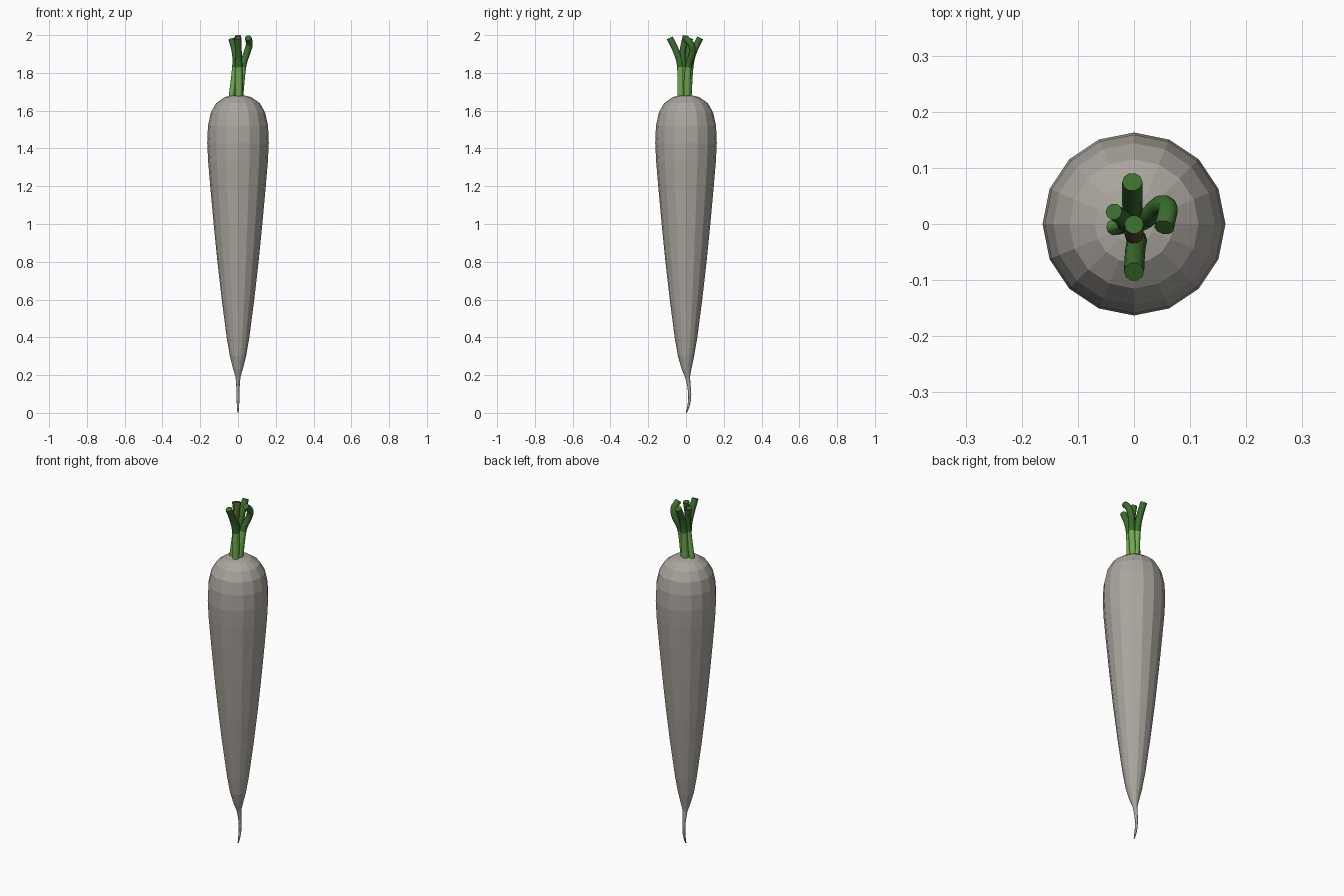
import bpy, bmesh, math
from mathutils import Vector

if "Cube" in bpy.data.objects:
    bpy.data.objects.remove(bpy.data.objects["Cube"])


def material(name, rgb):
    m = bpy.data.materials.new(name)
    m.diffuse_color = (*rgb, 1)
    m.use_nodes = True
    m.node_tree.nodes["Principled BSDF"].inputs["Base Color"].default_value = m.diffuse_color
    return m


ROOT = material("root_grey", (0.40, 0.375, 0.34))
LIGHT = material("light_green", (0.16, 0.42, 0.08))
DARK = material("dark_green", (0.042, 0.155, 0.026))
BROWN = material("brown", (0.13, 0.09, 0.03))


def finish(bm, name, mats):
    bmesh.ops.recalc_face_normals(bm, faces=bm.faces)
    me = bpy.data.meshes.new(name)
    bm.to_mesh(me)
    bm.free()
    for m in mats:
        me.materials.append(m)
    ob = bpy.data.objects.new(name, me)
    bpy.context.collection.objects.link(ob)
    return ob


def skin(bm, rings):
    """Bridge rings of vertices and cap both ends; returns faces per segment."""
    n = len(rings[0])
    segs = [[bm.faces.new((a[i], a[(i + 1) % n], b[(i + 1) % n], b[i]))
             for i in range(n)] for a, b in zip(rings, rings[1:])]
    bm.faces.new(rings[0][::-1])
    segs[-1].append(bm.faces.new(rings[-1]))
    return segs


# Root: 16-sided lathe with a tail bending towards +y (z, radius, y offset)
PROFILE = [(0.005, 0.003, 0.002), (0.03, 0.006, 0.012), (0.06, 0.007, 0.018),
           (0.10, 0.008, 0.020), (0.14, 0.009, 0.016), (0.19, 0.013, 0.008),
           (0.23, 0.025, 0.003), (0.30, 0.043, 0), (0.40, 0.060, 0),
           (0.60, 0.086, 0), (0.80, 0.109, 0), (1.00, 0.129, 0),
           (1.20, 0.147, 0), (1.33, 0.158, 0), (1.43, 0.163, 0),
           (1.52, 0.159, 0), (1.59, 0.144, 0), (1.64, 0.115, 0),
           (1.672, 0.070, 0), (1.68, 0.035, 0)]
bm = bmesh.new()
rings = [[bm.verts.new((r * math.cos(i * math.tau / 16),
                        y + r * math.sin(i * math.tau / 16),
                        max(z, 0))) for i in range(16)] for z, r, y in PROFILE]
skin(bm, rings)
for v in rings[0]:
    v.co.z = 0
finish(bm, "root", [ROOT])


def smooth_path(pts, steps=4):
    """Catmull-Rom samples through the points."""
    p = [Vector(q) for q in pts]
    p = [2 * p[0] - p[1]] + p + [2 * p[-1] - p[-2]]
    out = []
    for a, b, c, d in zip(p, p[1:], p[2:], p[3:]):
        for k in range(steps):
            t = k / steps
            out.append(0.5 * (2 * b + (c - a) * t + (2 * a - 5 * b + 4 * c - d) * t * t
                              + (3 * b - a - 3 * c + d) * t ** 3))
    return out + [p[-2]]


def stem(name, pts, radius=0.018, brown=False):
    path = smooth_path(pts)
    bm = bmesh.new()
    rings = []
    for i, c in enumerate(path):
        d = (path[min(i + 1, len(path) - 1)] - path[max(i - 1, 0)]).normalized()
        u = Vector((0, 1, 0)).cross(d).normalized()
        w = d.cross(u)
        rings.append([bm.verts.new(c + radius * (u * math.cos(k * math.tau / 10)
                                                 + w * math.sin(k * math.tau / 10)))
                      for k in range(10)])
    segs = skin(bm, rings)
    bmesh.ops.recalc_face_normals(bm, faces=bm.faces)
    # Light lower stalk, dark upper stalk, optional browned front near the tip
    for faces in segs:
        for f in faces:
            f.normal_update()
            z = f.calc_center_median().z
            f.material_index = 1 if z > 1.83 else 0
            if brown and z > 1.88 and f.normal.y < -0.4:
                f.material_index = 2
    ob = finish(bm, name, [LIGHT, DARK, BROWN])
    bpy.ops.object.select_all(action='DESELECT')
    ob.select_set(True)
    bpy.context.view_layer.objects.active = ob
    bpy.ops.object.shade_smooth_by_angle(angle=math.radians(40))


# Leaf stalks
stem("front_stem", [(0.005, -0.028, 1.66), (0.005, -0.030, 1.83),
                    (0.002, -0.050, 1.91), (0, -0.085, 1.985)])
stem("back_stem", [(-0.005, 0.012, 1.66), (-0.003, 0.022, 1.83),
                   (-0.003, 0.040, 1.91), (-0.003, 0.075, 1.985)])
stem("middle_stem", [(0, -0.008, 1.66), (0, -0.015, 1.83),
                     (0, -0.018, 1.91), (0, -0.001, 1.997)], 0.017, True)
stem("left_stem", [(-0.036, -0.006, 1.66), (-0.016, 0, 1.83),
                   (-0.018, 0.008, 1.91), (-0.036, 0.022, 1.98)], 0.015)
stem("right_stem", [(0.008, 0.004, 1.66), (0.025, 0.012, 1.83),
                    (0.045, 0.032, 1.90), (0.060, 0.028, 1.95),
                    (0.054, -0.006, 1.985)])
